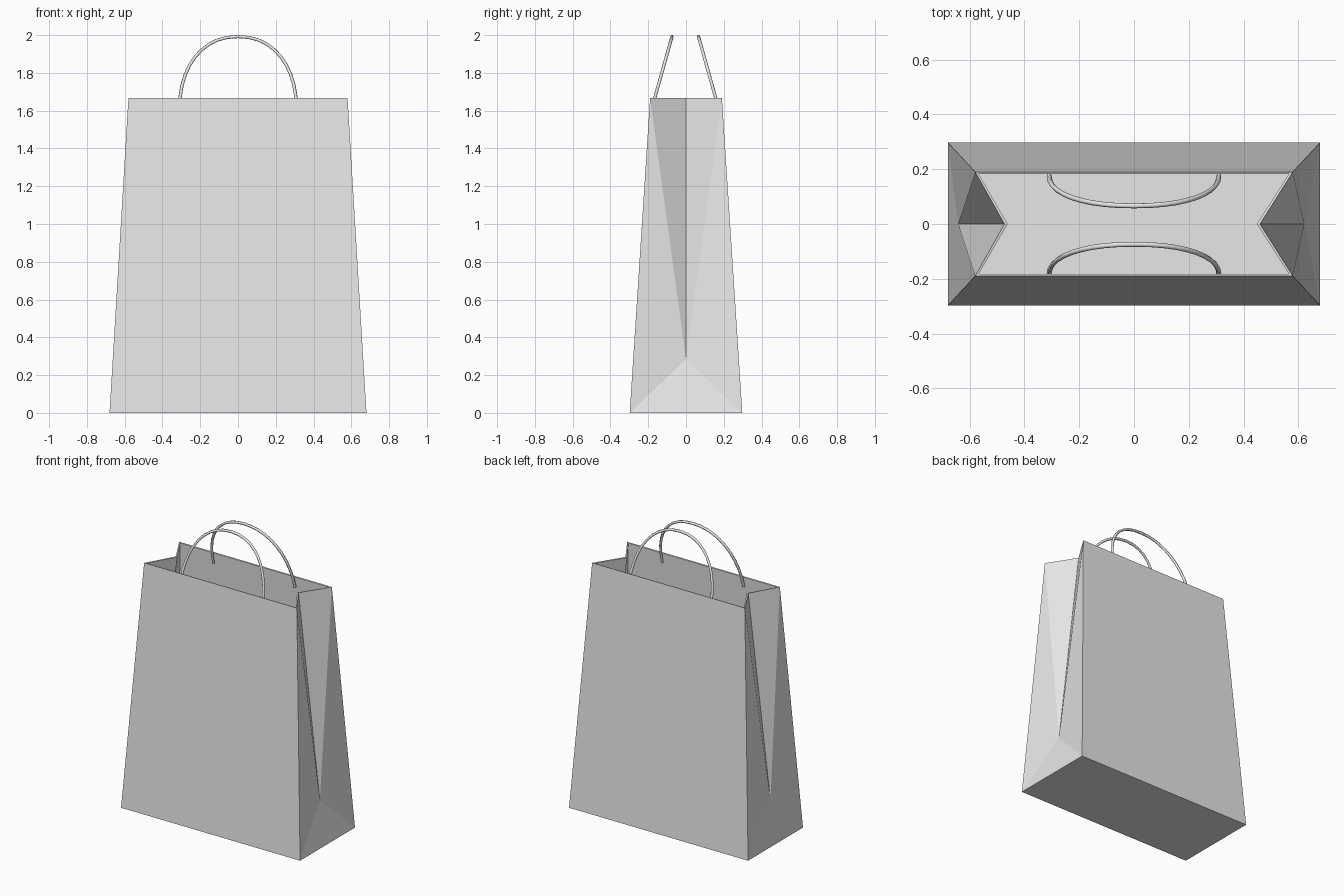
import bpy, bmesh, math

if "Cube" in bpy.data.objects:
    bpy.data.objects.remove(bpy.data.objects["Cube"])

paper = bpy.data.materials.new("pale_grey_paper")
paper.diffuse_color = (0.8, 0.8, 0.8, 1)
paper.use_nodes = True
paper.node_tree.nodes["Principled BSDF"].inputs["Base Color"].default_value = paper.diffuse_color

# Bag body: tapered open box with inward-folded side gussets
bm = bmesh.new()
H = 1.667


def ring(x, y, z):
    return [bm.verts.new((sx * x, sy * y, z))
            for sx, sy in ((-1, -1), (1, -1), (1, 1), (-1, 1))]


base = ring(0.68, 0.298, 0)
rim = ring(0.58, 0.19, H)
bm.faces.new(base[::-1])                                # floor
bm.faces.new((base[0], base[1], rim[1], rim[0]))        # front panel
bm.faces.new((base[2], base[3], rim[3], rim[2]))        # back panel
# Gussets: base triangle plus two folded triangles on each half
for a, b, x_apex, x_fold in ((1, 2, 0.622, 0.46), (3, 0, -0.642, -0.473)):
    apex = bm.verts.new((x_apex, 0, 0.285))
    fold = bm.verts.new((x_fold, 0, H))
    bm.faces.new((base[a], base[b], apex))
    bm.faces.new((base[a], apex, rim[a]))
    bm.faces.new((rim[a], apex, fold))
    bm.faces.new((base[b], rim[b], apex))
    bm.faces.new((rim[b], fold, apex))
mesh = bpy.data.meshes.new("bag_body")
bm.to_mesh(mesh)
bm.free()
mesh.materials.append(paper)
bag = bpy.data.objects.new("bag_body", mesh)
bpy.context.collection.objects.link(bag)
wall = bag.modifiers.new("paper_thickness", 'SOLIDIFY')
wall.thickness = 0.01
wall.offset = -1
wall.use_even_offset = True


# Handles: thin round cords leaning towards each other
def handle(name, side, steps=20):
    curve = bpy.data.curves.new(name, 'CURVE')
    curve.dimensions = '3D'
    curve.bevel_depth = 0.009
    curve.bevel_resolution = 1
    curve.use_fill_caps = True
    cord = curve.splines.new('POLY')
    cord.points.add(steps)
    for i, p in enumerate(cord.points):
        t = math.pi * i / steps
        c, s = math.cos(t), max(math.sin(t), 0)
        x = -0.31 * math.copysign(abs(c) ** 0.91, c)
        rise = 0.392 * s ** 0.91
        p.co = (x, side * (0.18 - 0.28 * rise) - 0.004, 1.6 + rise, 1)
    curve.materials.append(paper)
    bpy.context.collection.objects.link(bpy.data.objects.new(name, curve))


handle("front_handle", -1)
handle("back_handle", 1)
